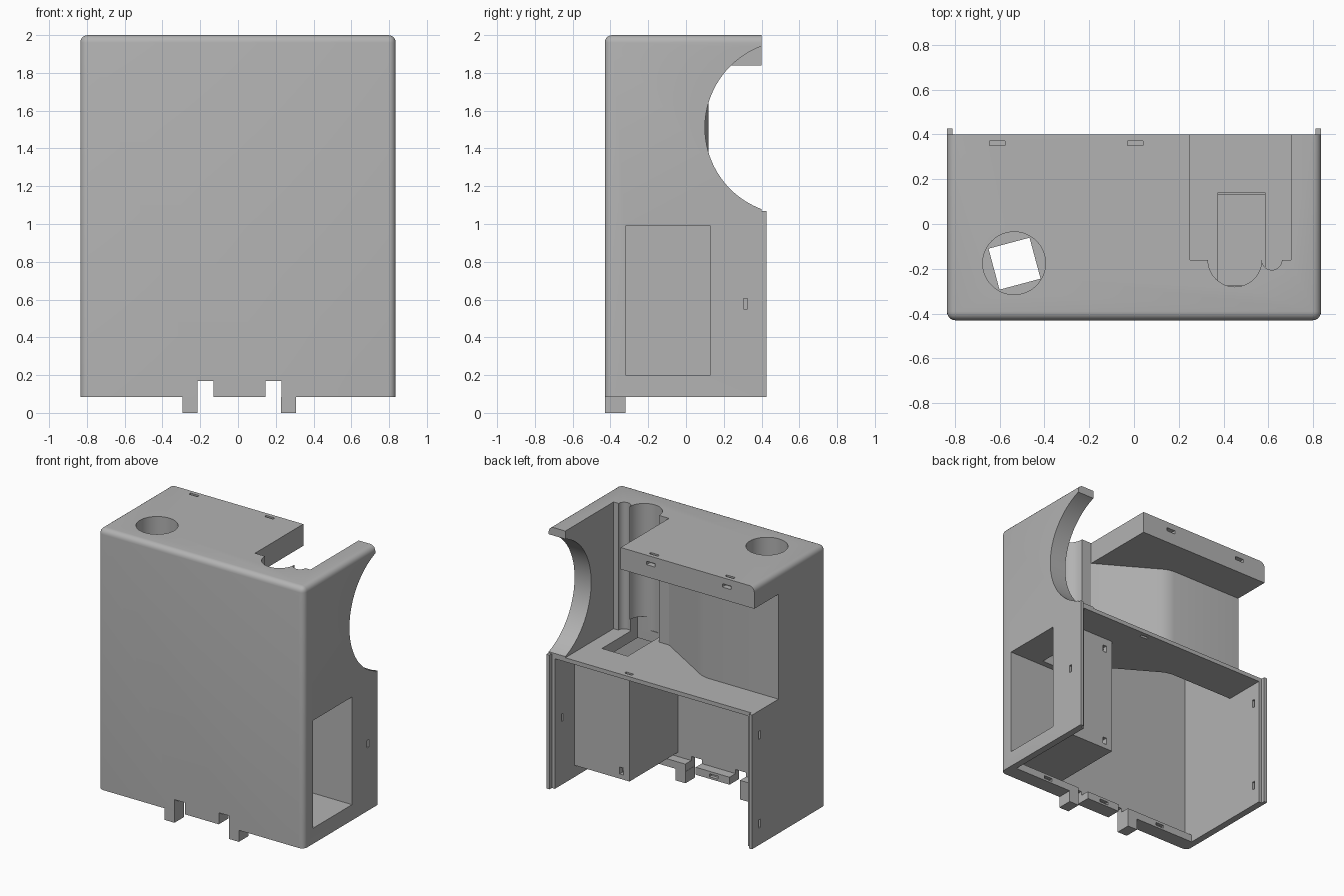
import bpy, bmesh, math
from mathutils import Matrix

if "Cube" in bpy.data.objects:
    bpy.data.objects.remove(bpy.data.objects["Cube"], do_unlink=True)

grey = bpy.data.materials.new("plain grey")
grey.use_nodes = True
grey.diffuse_color = (0.45, 0.45, 0.45, 1)
grey.node_tree.nodes["Principled BSDF"].inputs["Base Color"].default_value = grey.diffuse_color

W, FRONT, BACK, BASE, TOP = 0.835, -0.43, 0.40, 0.085, 2.0
SHELF, LIP, WALL = 1.07, 1.84, 0.05
FAR = 2.2


def finish(bm, name):
    bmesh.ops.recalc_face_normals(bm, faces=bm.faces)
    mesh = bpy.data.meshes.new(name)
    bm.to_mesh(mesh)
    bm.free()
    mesh.materials.append(grey)
    obj = bpy.data.objects.new(name, mesh)
    bpy.context.collection.objects.link(obj)
    return obj


def box_mesh(x0, x1, y0, y1, z0, z1):
    bm = bmesh.new()
    bmesh.ops.create_cube(bm, size=1)
    for v in bm.verts:
        v.co = (x1 if v.co.x > 0 else x0, y1 if v.co.y > 0 else y0, z1 if v.co.z > 0 else z0)
    return bm


def box(name, *limits):
    return finish(box_mesh(*limits), name)


def prism(name, outline, z0, z1):
    bm = bmesh.new()
    face = bm.faces.new([bm.verts.new((x, y, z0)) for x, y in outline])
    top = bmesh.ops.extrude_face_region(bm, geom=[face])["geom"]
    for v in top:
        if isinstance(v, bmesh.types.BMVert):
            v.co.z = z1
    return finish(bm, name)


def cylinder(name, x, y, r, z0, z1, sides=64):
    ring = [(x + r * math.cos(i * math.tau / sides), y + r * math.sin(i * math.tau / sides))
            for i in range(sides)]
    return prism(name, ring, z0, z1)


def cut(target, cutters):
    for c in cutters:
        c.hide_render = True
        mod = target.modifiers.new("cut", "BOOLEAN")
        mod.operation, mod.solver, mod.object = "DIFFERENCE", "EXACT", c
        bpy.context.view_layer.objects.active = target
        bpy.ops.object.modifier_apply(modifier=mod.name)


# Housing block with rounded front corners and rounded top edges
bm = box_mesh(-W, W, FRONT, BACK, BASE, TOP)
rounded = []
for e in bm.edges:
    mid = (e.verts[0].co + e.verts[1].co) / 2
    if (mid.y < FRONT + 0.01 and mid.z > BASE + 0.01) or (mid.z > TOP - 0.01 and abs(mid.x) > W - 0.01):
        rounded.append(e)
bmesh.ops.bevel(bm, geom=rounded, offset=0.04, segments=5, profile=0.5, affect="EDGES")
housing = finish(bm, "housing")

# Hollow interior, rear recess and the open well in the roof
bend = [(-0.26, 0.12), (-0.21, 0.11), (-0.17, 0.09), (-0.13, 0.065)]
hollow = [(-W + WALL, -0.39), (-W + WALL, 0.09)] + [(x - 0.01, y - 0.03) for x, y in bend]
hollow += [(0.22, -0.18), (0.22, -0.39)]
recess = [(-1, 0.6), (-1, 0.12)] + bend + [(0.25, -0.16), (0.7, -0.16), (0.7, 0.6)]
shelf_hole = box("shelf_hole", 0.375, 0.585, -0.275, 0.14, 0.9, SHELF + 0.1)
window = box("window_cutter", 0.37, 1, -0.32, 0.13, 0.2, 0.99)
notches = [box("notch", -0.215, -0.13, -0.6, -0.2, -0.1, 0.17),
           box("notch", 0.145, 0.23, -0.6, -0.2, -0.1, 0.17)]
cup_hole = cylinder("cup_hole", -0.535, -0.175, 0.14, 1.75, FAR)
scoop = cylinder("scoop", 0, 0, 0.46, 0.6, 1, 96)
scoop.data.transform(Matrix.Translation((0, 0.56, 1.51)) @ Matrix.Rotation(math.pi / 2, 4, "Y"))
# the turned cylinder keeps its length along x
cutters = [
    prism("hollow", hollow, -0.1, 1.96),
    box("lower_bay", -W + WALL, W - WALL, -0.39, 0.6, -0.1, 1.04),
    prism("recess", recess, SHELF, LIP),
    box("well", 0.25, 0.7, -0.16, 0.6, SHELF, FAR),
    cylinder("large_round", 0.45, -0.16, 0.12, SHELF, FAR),
    cylinder("small_round", 0.615, -0.16, 0.045, SHELF, FAR),
    scoop, shelf_hole, window, cup_hole] + notches

# Small fastening slots
for x in (-0.61, 0.005):
    cutters.append(box("top_slot", x - 0.035, x + 0.035, 0.35, 0.37, 1.97, FAR))
    cutters.append(box("rear_slot", x - 0.035, x + 0.035, 0.36, 0.6, 1.93, 1.955))
cutters.append(box("shelf_slot", 0.18, 0.24, 0.35, 0.37, 1, 1.1))
cutters.append(box("side_slot", 0.7, 1, 0.305, 0.325, 0.55, 0.605))
for z in (0.24, 0.89):
    cutters.append(box("side_slot", -1, -0.7, 0.33, 0.35, z - 0.03, z + 0.03))
cut(housing, cutters)

# Side pocket behind the window
pocket = box("side_pocket", 0.34, W - WALL, -0.39, 0.17, 0.17, 1.04)
pocket_slots = [box("pocket_slot", 0.39, 0.42, 0.11, 0.3, z, z + 0.05) for z in (0.205, 0.935)]
cut(pocket, [window, shelf_hole] + pocket_slots)

# Round cup in the roof with a turned square hole in its floor
cup = cylinder("roof_cup", -0.535, -0.175, 0.165, 1.72, 1.96)
square = cylinder("square_hole", -0.533, -0.177, 0.134, 1.6, 1.9, 4)
square.data.transform(Matrix.Translation((-0.533, -0.177, 0)) @ Matrix.Rotation(math.radians(60), 4, "Z")
                      @ Matrix.Translation((0.533, 0.177, 0)))
cut(cup, [cup_hole, square])

# Front ledge along the base
ledge = box("base_ledge", -W + WALL, W - WALL, -0.39, -0.32, BASE, 0.14)
ledge_slots = [box("ledge_slot", x - 0.035, x + 0.035, -0.345, -0.2, 0.1, 0.122) for x in (-0.5, 0, 0.5)]
cut(ledge, notches + ledge_slots)

# Feet and rear guide lips
parts = [housing, pocket, cup, ledge]
for side, x in (("right", -0.295), ("left", 0.228)):
    parts.append(box(side + "_foot", x, x + 0.08, FRONT, -0.32, 0, BASE))
for side, x in (("right", -W), ("left", W - 0.025)):
    parts.append(box(side + "_rear_lip", x, x + 0.025, BACK, 0.427, BASE, SHELF))

# Remove the cutters and smooth the rounded surfaces
for c in cutters + pocket_slots + ledge_slots + [square]:
    bpy.data.objects.remove(c, do_unlink=True)
bpy.ops.object.select_all(action="DESELECT")
for p in parts:
    p.select_set(True)
bpy.context.view_layer.objects.active = housing
bpy.ops.object.shade_smooth_by_angle(angle=math.radians(30))
